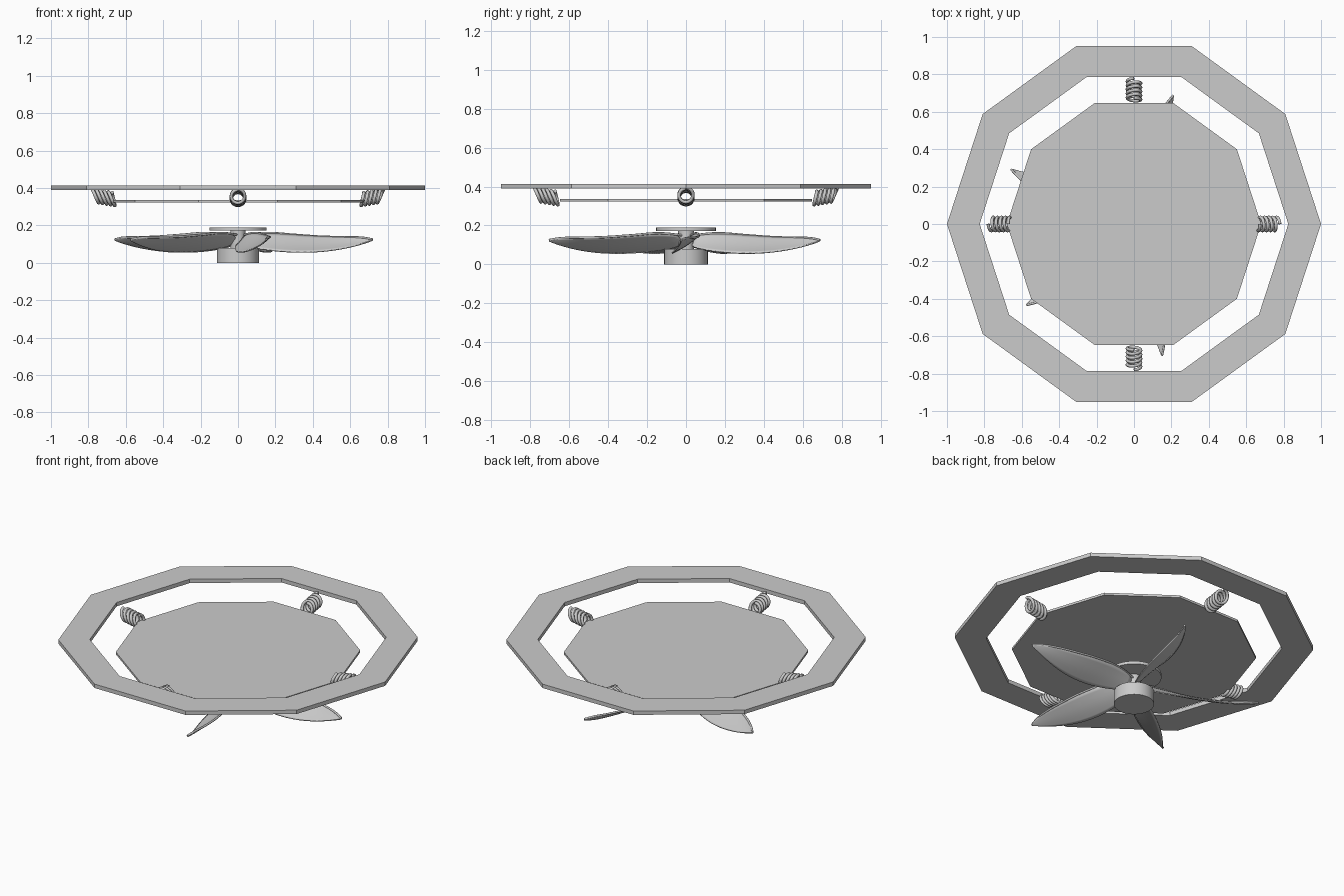
import bpy, bmesh, math
from mathutils import Vector, Matrix

if "Cube" in bpy.data.objects:
    bpy.data.objects.remove(bpy.data.objects["Cube"])

def make_object(name, verts, faces):
    me = bpy.data.meshes.new(name)
    me.from_pydata(verts, [], faces)
    bm = bmesh.new()
    bm.from_mesh(me)
    bmesh.ops.recalc_face_normals(bm, faces=bm.faces)
    bm.to_mesh(me)
    bm.free()
    ob = bpy.data.objects.new(name, me)
    bpy.context.collection.objects.link(ob)
    return ob

def smooth(ob, angle=40):
    bpy.ops.object.select_all(action='DESELECT')
    bpy.context.view_layer.objects.active = ob
    ob.select_set(True)
    bpy.ops.object.shade_smooth_by_angle(angle=math.radians(angle))

def disc(name, radius, z0, z1, sides):
    verts = [(radius * math.cos(math.tau * i / sides), radius * math.sin(math.tau * i / sides), z)
             for z in (z0, z1) for i in range(sides)]
    faces = [(i, (i + 1) % sides, sides + (i + 1) % sides, sides + i) for i in range(sides)]
    faces += [tuple(range(sides)), tuple(range(sides, 2 * sides))]
    return make_object(name, verts, faces)

def ring(name, outer, inner, z0, z1, sides):
    corners = [(outer, z0), (outer, z1), (inner, z1), (inner, z0)]
    verts = [(r * math.cos(math.tau * i / sides), r * math.sin(math.tau * i / sides), z)
             for i in range(sides) for r, z in corners]
    faces = [(4 * i + k, 4 * i + (k + 1) % 4, 4 * ((i + 1) % sides) + (k + 1) % 4,
              4 * ((i + 1) % sides) + k) for i in range(sides) for k in range(4)]
    return make_object(name, verts, faces)

def wire(name, points, radius, angle, kind='POLY', res=3):
    cu = bpy.data.curves.new(name, 'CURVE')
    cu.dimensions = '3D'
    cu.bevel_depth = radius
    cu.bevel_resolution = 2
    cu.use_fill_caps = True
    if kind == 'POLY':
        sp = cu.splines.new('POLY')
        sp.points.add(len(points) - 1)
        for p, co in zip(sp.points, points):
            p.co = (*co, 1)
    else:
        cu.resolution_u = res
        sp = cu.splines.new('BEZIER')
        sp.bezier_points.add(len(points) - 1)
        for p, co in zip(sp.bezier_points, points):
            p.co = co
            p.handle_left_type = p.handle_right_type = 'AUTO'
    ob = bpy.data.objects.new(name, cu)
    ob.rotation_euler.z = angle
    bpy.context.collection.objects.link(ob)
    return ob

# Ten-sided frame and the sheet stretched inside it
ring("outer_frame", 1.0, 0.825, 0.39, 0.414, 10)
disc("inner_sheet", 0.68, 0.322, 0.336, 10)

# Four coil springs joining sheet and frame
def coil(turns=5, steps=20):
    pts = []
    for i in range(turns * steps + 1):
        t = i / (turns * steps)
        a = math.tau * turns * t + math.pi / 2
        pts.append((0.66 + 0.108 * t + 0.012 * math.sin(a),
                    0.036 * math.cos(a),
                    0.340 + 0.018 * t + 0.036 * math.sin(a)))
    return pts

for k in range(4):
    wire(f"spring_{k + 1}", coil(), 0.009, k * math.pi / 2)

# Rotor hub: base, shaft and top cap
for name, r, z0, z1 in (("hub_base", 0.112, 0, 0.08), ("hub_shaft", 0.04, 0.08, 0.172),
                        ("hub_cap", 0.153, 0.172, 0.19)):
    smooth(disc(name, r, z0, z1, 48))

# Blade stations: radius, raised edge (side, z), lowered edge (side, z)
stations = [(0.03, 0.03, 0.15, -0.02, 0.09),
            (0.15, 0.06, 0.16, -0.05, 0.068),
            (0.30, 0.08, 0.15, -0.065, 0.055),
            (0.45, 0.075, 0.14, -0.055, 0.058),
            (0.58, 0.053, 0.137, -0.03, 0.078),
            (0.67, 0.024, 0.134, -0.008, 0.102),
            (0.72, 0.003, 0.125, -0.003, 0.12)]

def blade(name, angle):
    verts, faces = [], []
    for r, vh, zh, vl, zl in stations:
        hi, lo = Vector((r, vh, zh)), Vector((r, vl, zl))
        mid = (hi + lo) / 2 - Vector((0, 0, 0.12 * abs(zh - zl)))
        verts += [hi, mid, lo]
    for i in range(len(stations) - 1):
        for k in range(2):
            faces.append((3 * i + k, 3 * i + k + 1, 3 * i + k + 4, 3 * i + k + 3))
    ob = make_object(name, verts, faces)
    ob.rotation_euler.z = angle
    sub = ob.modifiers.new("curve", 'SUBSURF')
    sub.levels = sub.render_levels = 2
    sol = ob.modifiers.new("thickness", 'SOLIDIFY')
    sol.thickness = 0.007
    sol.offset = 0
    smooth(ob)

# Five blades, each with a rim wire on the raised edge
for k, deg in enumerate((-2, 73, 156, 217, 282)):
    a = math.radians(deg)
    blade(f"blade_{k + 1}", a)
    rim = [(r, vh - 0.003, zh) for r, vh, zh, _, _ in stations]
    wire(f"blade_rim_{k + 1}", rim, 0.006, a, 'BEZIER', 6)
